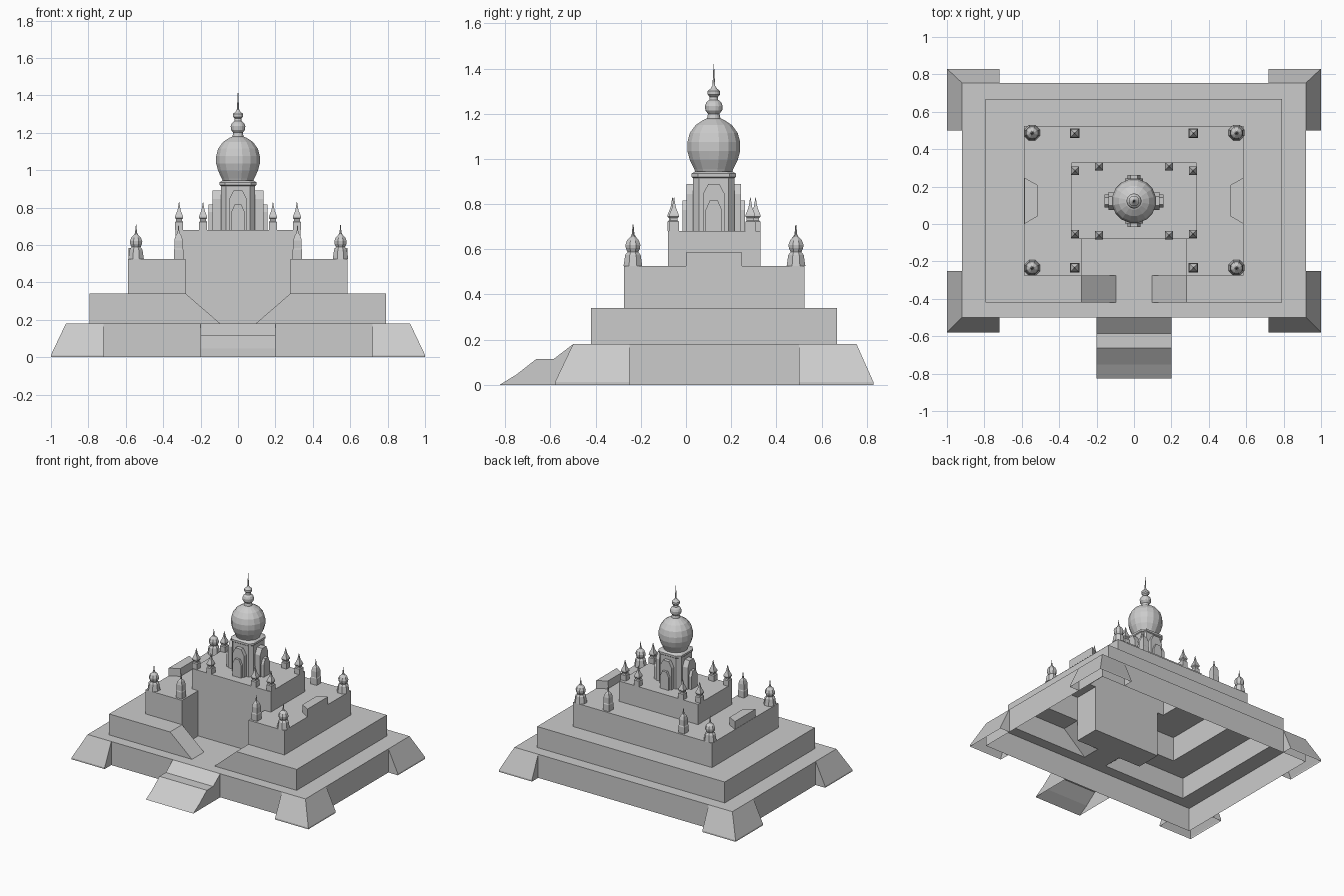
import bpy, bmesh, math
from mathutils import Vector

if "Cube" in bpy.data.objects:
    bpy.data.objects.remove(bpy.data.objects["Cube"])


def finish(name, bm):
    me = bpy.data.meshes.new(name)
    bm.to_mesh(me)
    bm.free()
    ob = bpy.data.objects.new(name, me)
    bpy.context.collection.objects.link(ob)
    return ob


def poly(bm, pts, out):
    """One face turned towards the direction 'out'."""
    f = bm.faces.new([bm.verts.new(p) for p in pts])
    f.normal_update()
    if f.normal.dot(Vector(out)) < 0:
        f.normal_flip()


def floor(bm, x0, x1, y0, y1, z):
    poly(bm, [(x0, y0, z), (x1, y0, z), (x1, y1, z), (x0, y1, z)], (0, 0, 1))


def wall_x(bm, x, y0, y1, z0, z1, s):
    poly(bm, [(x, y0, z0), (x, y1, z0), (x, y1, z1), (x, y0, z1)], (s, 0, 0))


def wall_y(bm, y, x0, x1, z0, z1, s):
    poly(bm, [(x0, y, z0), (x1, y, z0), (x1, y, z1), (x0, y, z1)], (0, s, 0))


def sides(bm, r, z0, z1):
    """Left, right and back walls of a terrace."""
    x0, x1, y0, y1 = r
    wall_x(bm, x0, y0, y1, z0, z1, -1)
    wall_x(bm, x1, y0, y1, z0, z1, 1)
    wall_y(bm, y1, x0, x1, z0, z1, 1)


def ledge(bm, r, q, z):
    """Left, right and back ledge between outlines r and q."""
    floor(bm, r[0], q[0], r[2], r[3], z)
    floor(bm, q[1], r[1], r[2], r[3], z)
    floor(bm, q[0], q[1], q[3], r[3], z)


def loft(name, rings, cap=True):
    bm = bmesh.new()
    vs = [[bm.verts.new(p) for p in r] for r in rings]
    n = len(rings[0])
    for a, b in zip(vs, vs[1:]):
        for i in range(n):
            j = (i + 1) % n
            bm.faces.new((a[i], a[j], b[j], b[i]))
    if cap:
        bm.faces.new(vs[0][::-1])
        bm.faces.new(vs[-1])
    bmesh.ops.recalc_face_normals(bm, faces=bm.faces[:])
    return finish(name, bm)


def lathe(name, cx, cy, prof, n, turn=0.0):
    return loft(name, [[(cx + r * math.cos(turn + i * math.tau / n),
                         cy + r * math.sin(turn + i * math.tau / n), z)
                        for i in range(n)] for r, z in prof])


R1 = (-.92, .92, -.50, .755)
R2 = (-.795, .79, -.42, .668)
R3 = (-.588, .585, -.275, .525)
R4 = (-.333, .333, -.08, .33)
N, M = .28, .095     # notch half widths, top and bottom

# Lowest terrace, hollow below, with the floor of the entrance cut
bm = bmesh.new()
sides(bm, R1, 0, .18)
wall_y(bm, R1[2], R1[0], R1[1], 0, .18, -1)
ledge(bm, R1, R2, .18)
floor(bm, R2[0], R2[1], R1[2], R2[2], .18)
floor(bm, -M, M, R2[2], R3[2], .18)
floor(bm, -N, N, R3[2], R4[2], .18)
finish("lower_terrace", bm)

# Second terrace with sloping cheeks beside the entrance
bm = bmesh.new()
sides(bm, R2, .18, .34)
ledge(bm, R2, R3, .34)
for s, xe, xi in ((-1, R2[0], R3[0]), (1, R2[1], R3[1])):
    ya, yb = R2[2], R3[2]
    poly(bm, [(xe, ya, .18), (s * M, ya, .18), (s * N, ya, .34), (xe, ya, .34)], (0, -1, 0))
    poly(bm, [(s * N, ya, .34), (s * M, ya, .18), (s * M, yb, .18), (s * N, yb, .34)], (0, 0, 1))
    poly(bm, [(s * N, yb, .18), (s * M, yb, .18), (s * N, yb, .34)], (0, 1, 0))
    floor(bm, *sorted((xi, s * N)), ya, yb, .34)
finish("middle_terrace", bm)

# Third terrace with the entrance cut right through its front
bm = bmesh.new()
sides(bm, R3, .34, .525)
ledge(bm, R3, R4, .525)
for s, xe, xi in ((-1, R3[0], R4[0]), (1, R3[1], R4[1])):
    wall_y(bm, R3[2], xe, s * N, .34, .525, -1)
    wall_x(bm, s * N, R3[2], R4[2], .18, .525, -s)
    floor(bm, *sorted((xi, s * N)), R3[2], R4[2], .525)
finish("upper_terrace", bm)

# Top terrace
bm = bmesh.new()
sides(bm, R4, .525, .68)
wall_y(bm, R4[2], R4[0], R4[1], .525, .68, -1)
wall_y(bm, R4[2], -N, N, .18, .525, -1)
floor(bm, *R4, .68)
finish("top_terrace", bm)

# Splayed corner buttresses
for sx in (-1, 1):
    for yo, yi, ye in ((-.58, R1[2], -.25), (.83, R1[3], .50)):
        sy = 1 if yo > 0 else -1
        xo, xi, xe = sx, sx * .92, sx * .72
        bm = bmesh.new()
        for (a, za), (b, zb) in (((0, 0), (0, .012)), ((0, .012), (1, .18))):
            xa, xb = (xi if a else xo), (xi if b else xo)
            y_a, y_b = (yi if a else yo), (yi if b else yo)
            poly(bm, [(xa, y_a, za), (xe, y_a, za), (xe, y_b, zb), (xb, y_b, zb)], (0, sy, 0))
            poly(bm, [(xa, y_a, za), (xa, ye, za), (xb, ye, zb), (xb, y_b, zb)], (sx, 0, 0))
        poly(bm, [(xe, yi, 0), (xe, yo, 0), (xe, yo, .012), (xe, yi, .18)], (-sx, 0, 0))
        poly(bm, [(xi, ye, 0), (xo, ye, 0), (xo, ye, .012), (xi, ye, .18)], (0, -sy, 0))
        finish("corner_buttress", bm)

# Entrance ramp, open below
prof = [(-.825, 0), (-.75, .046), (-.662, .115), (-.585, .115), (-.50, .18)]
bm = bmesh.new()
for (ya, za), (yb, zb) in zip(prof, prof[1:]):
    poly(bm, [(-.2, ya, za), (.2, ya, za), (.2, yb, zb), (-.2, yb, zb)], (0, 0, 1))
for s in (-1, 1):
    poly(bm, [(s * .2, y, z) for y, z in prof] + [(s * .2, -.5, 0)], (s, 0, 0))
finish("entrance_ramp", bm)

# Raised side parapets on the third terrace
for s in (-1, 1):
    foot = [(s * .586, .0), (s * .586, .248), (s * .515, .208), (s * .515, .042)]
    loft("side_parapet", [[(x, y, z) for x, y in foot] for z in (.525, .585)])

# Corner turrets with bulbs
turret = [(.045, .525), (.037, .575), (.026, .588), (.034, .605), (.036, .62),
          (.028, .64), (.012, .655), (.006, .665), (.001, .71)]
for x in (-.545, .548):
    for y in (-.235, .487):
        lathe("corner_turret", x, y, turret, 8, math.pi / 8)

# Square turrets beside the entrance and at the back
square = [(.036, .525), (.036, .575), (.032, .58), (.032, .625), (.022, .65),
          (.007, .665), (.001, .71)]
for x in (-.318, .318):
    for y in (-.233, .485):
        lathe("square_turret", x, y, square, 4, math.pi / 4)

# Pinnacles of the top terrace
pin = [(.031, .68), (.031, .722), (.023, .728), (.023, .738), (.031, .745),
       (.029, .755), (.012, .785), (.008, .80), (.001, .83)]
for s in (-1, 1):
    for x, y in ((.315, .285), (.315, -.053), (.187, .308), (.187, -.06)):
        lathe("pinnacle", s * x, y, pin, 4, math.pi / 4)

# Tower shaft with clipped corners and cornice
CY = .123


def octagon(h, c, z):
    q = [(h, c), (c, h), (-c, h), (-h, c), (-h, -c), (-c, -h), (c, -h), (h, -c)]
    return [(x, CY + y, z) for x, y in q]


loft("tower_shaft", [octagon(.092, .065, .68), octagon(.092, .065, .915),
                     octagon(.098, .07, .92), octagon(.098, .07, .935),
                     octagon(.082, .05, .945)])

# Two-stage arched porches on the four sides
for k in range(4):
    c, s = round(math.cos(k * math.pi / 2)), round(math.sin(k * math.pi / 2))
    big, small = (.135, .157) if k % 2 == 0 else (.12, .138)
    for out, w, zs, zt in ((big, .048, .845, .89), (small, .036, .775, .815)):
        arch = [(-w, .68), (w, .68), (w, zs), (w * .5, zt), (-w * .5, zt), (-w, zs)]
        loft("tower_porch", [[(c * d - s * t, CY + s * d + c * t, z) for t, z in arch]
                             for d in (.08, out)])

# Main dome with stacked finial
dome = [(.08, .935), (.088, .955), (.108, .995), (.119, 1.035), (.119, 1.075),
        (.108, 1.115), (.082, 1.15), (.048, 1.172), (.03, 1.18), (.026, 1.2),
        (.038, 1.215), (.04, 1.235), (.034, 1.25), (.02, 1.262), (.018, 1.275),
        (.028, 1.285), (.028, 1.3), (.014, 1.312), (.006, 1.325), (.001, 1.42)]
d = lathe("main_dome", 0, CY, dome, 16, math.pi / 16)
